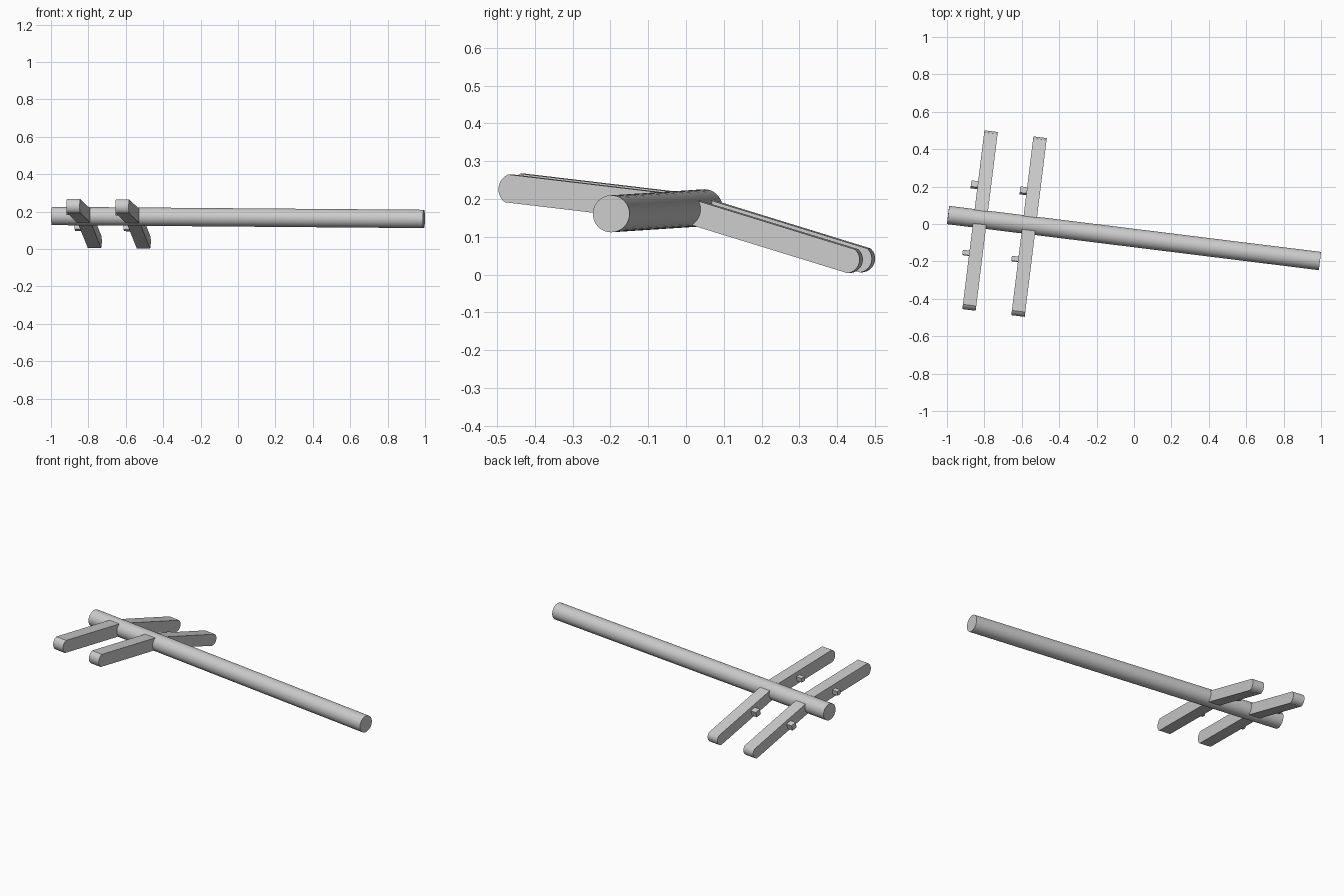
import bpy, bmesh
from math import sin, cos, tan, radians, sqrt
from mathutils import Vector, Matrix

if "Cube" in bpy.data.objects:
    bpy.data.objects.remove(bpy.data.objects["Cube"])

TAIL, NOSE, R = Vector((-0.994, 0.048, 0.177)), Vector((0.994, -0.198, 0.161)), 0.049
AXIS = (NOSE - TAIL).normalized()
SIDE = Vector((-AXIS.y, AXIS.x, 0)).normalized()
UP = AXIS.cross(SIDE).normalized()


def add_object(name, bm):
    bmesh.ops.recalc_face_normals(bm, faces=bm.faces)
    mesh = bpy.data.meshes.new(name)
    bm.to_mesh(mesh)
    bm.free()
    ob = bpy.data.objects.new(name, mesh)
    bpy.context.collection.objects.link(ob)
    bpy.ops.object.select_all(action='DESELECT')
    ob.select_set(True)
    bpy.context.view_layer.objects.active = ob
    bpy.ops.object.shade_smooth_by_angle(angle=radians(30))
    return ob


def prism(name, origin, u, v, profile, back, front):
    """Extrude a (u, v) profile along the shaft axis."""
    bm = bmesh.new()
    a = [bm.verts.new(origin + u * x + v * y + AXIS * back) for x, y in profile]
    face = bm.faces.new(a)
    ext = bmesh.ops.extrude_face_region(bm, geom=[face])
    verts = [g for g in ext['geom'] if isinstance(g, bmesh.types.BMVert)]
    bmesh.ops.translate(bm, verts=verts, vec=AXIS * (front - back))
    return add_object(name, bm)


# Long round shaft
bm = bmesh.new()
frame = Matrix((SIDE, UP, AXIS)).transposed().to_4x4()
frame.translation = (TAIL + NOSE) / 2
bmesh.ops.create_cone(bm, cap_ends=True, segments=48, radius1=R, radius2=R,
                      depth=(NOSE - TAIL).length, matrix=frame)
add_object("shaft", bm)

# Two pairs of drooping arms with rounded tips, each with a small peg
LENGTH, BULGE = 0.493, 0.021
for pair, x in (("rear", -0.822), ("front", -0.56)):
    hub = TAIL + AXIS * ((x - TAIL.x) / AXIS.x)
    for label, sign, angle, h, peg, peg_h in (("left", 1, -17, 0.033, 0.187, 0.017),
                                              ("right", -1, 6.7, 0.037, 0.19, 0.013)):
        a = radians(angle)
        u = SIDE * sign * cos(a) + Vector((0, 0, sin(a)))
        v = Vector((0, 0, cos(a))) - SIDE * sign * sin(a)
        rad = (h * h + BULGE * BULGE) / (2 * BULGE)
        tip = []
        for i in range(13):
            t = -h + 2 * h * i / 12
            tip.append((LENGTH - rad + sqrt(rad * rad - t * t), t))
        prism(f"{pair}_{label}_arm", hub, u, v, [(0, -h)] + tip + [(0, h)], -0.036, 0.036)
        s = peg_h
        prism(f"{pair}_{label}_peg", hub + u * peg - v * 0.003, u, v,
              [(-s, -s), (s, -s), (s, s), (-s, s)], -0.072, -0.03)
